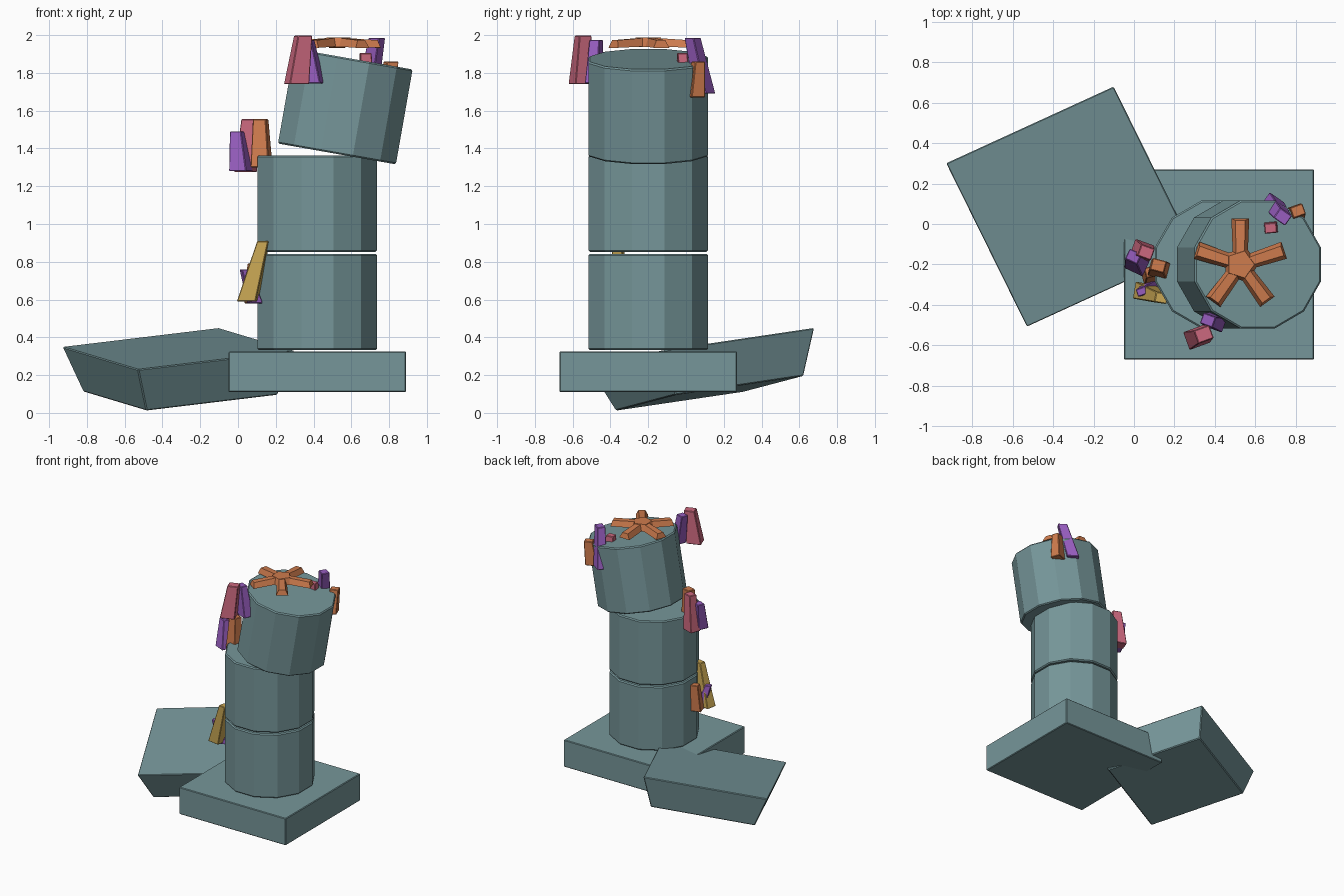
import bpy, bmesh, math
from mathutils import Vector, Matrix

if "Cube" in bpy.data.objects:
    bpy.data.objects.remove(bpy.data.objects["Cube"])


def material(name, rgb):
    m = bpy.data.materials.new(name)
    m.diffuse_color = (*rgb, 1)
    m.use_nodes = True
    m.node_tree.nodes["Principled BSDF"].inputs["Base Color"].default_value = m.diffuse_color
    return m


STONE = material("teal stone", (0.18, 0.305, 0.32))
PINK = material("coral pink", (0.60, 0.14, 0.21))
PURPLE = material("coral purple", (0.31, 0.11, 0.52))
ORANGE = material("coral orange", (0.62, 0.20, 0.075))
YELLOW = material("coral yellow", (0.59, 0.39, 0.09))


def add_object(name, bm, mat, bevel=0):
    bmesh.ops.recalc_face_normals(bm, faces=bm.faces)
    me = bpy.data.meshes.new(name)
    bm.to_mesh(me)
    bm.free()
    me.materials.append(mat)
    ob = bpy.data.objects.new(name, me)
    bpy.context.collection.objects.link(ob)
    if bevel:
        mod = ob.modifiers.new("worn edges", 'BEVEL')
        mod.width, mod.segments = bevel, 1
        mod.limit_method = 'ANGLE'
        mod.angle_limit = math.radians(50)
    return ob


def loft(bm, low, high):
    """Closed solid between two matching rings of points."""
    a = [bm.verts.new(p) for p in low]
    b = [bm.verts.new(p) for p in high]
    n = len(a)
    bm.faces.new(a[::-1])
    bm.faces.new(b)
    for i in range(n):
        j = (i + 1) % n
        bm.faces.new((a[i], a[j], b[j], b[i]))


def rect(centre, w, d, twist):
    r = Matrix.Rotation(math.radians(twist), 3, 'Z')
    return [Vector(centre) + r @ Vector((sx * w / 2, sy * d / 2, 0))
            for sx, sy in ((-1, -1), (1, -1), (1, 1), (-1, 1))]


# Column base: square plinth
bm = bmesh.new()
loft(bm, rect((0.42, -0.2, 0.11), 0.94, 0.94, 0),
     rect((0.42, -0.2, 0.325), 0.94, 0.94, 0))
add_object("plinth", bm, STONE, 0.005)

# Fallen slab: tilted, tapering towards its underside
corner = Vector((-0.93, 0.30, 0.35))
u, v = Vector((0.83, 0.38, 0.10)), Vector((0.40, -0.81, -0.12))
down = u.cross(v).normalized() * 0.24
top = [corner, corner + u, corner + u + v, corner + v]
iu, iv = u.normalized() * 0.075, v.normalized() * 0.075
under = [p + down + iu * s + iv * t
         for p, (s, t) in zip(top, ((1, 1), (-1, 1), (-1, -1), (1, -1)))]
bm = bmesh.new()
loft(bm, under, top)
add_object("fallen_slab", bm, STONE, 0.006)

# Column drums, the top one shifted and tilted
for name, centre, tilt in (("lower_drum", (0.42, -0.2, 0.587), 0),
                           ("middle_drum", (0.42, -0.2, 1.108), 0),
                           ("leaning_drum", (0.568, -0.2, 1.622), 10)):
    bm = bmesh.new()
    bmesh.ops.create_cone(bm, cap_ends=True, segments=12, radius1=0.328,
                          radius2=0.328, depth=0.51)
    bm.transform(Matrix.Translation(centre)
                 @ Matrix.Rotation(math.radians(tilt), 4, 'Y')
                 @ Matrix.Rotation(math.radians(15), 4, 'Z'))
    add_object(name, bm, STONE, 0.008)

# Coral fingers: name, colour, bottom, top, bottom width, top width, twist
fingers = [
    ("front_pink", PINK, (0.31, -0.56, 1.74), (0.345, -0.545, 1.997), 0.11, 0.08, 20),
    ("front_purple", PURPLE, (0.405, -0.485, 1.745), (0.365, -0.475, 1.975), 0.09, 0.065, -20),
    ("back_purple", PURPLE, (0.685, 0.10, 1.69), (0.735, 0.035, 1.985), 0.09, 0.07, -35),
    ("back_orange", ORANGE, (0.79, 0.05, 1.67), (0.81, 0.065, 1.86), 0.09, 0.065, 20),
    ("back_pink", PINK, (0.68, -0.01, 1.70), (0.675, -0.02, 1.905), 0.08, 0.06, 5),
    ("left_purple", PURPLE, (0.015, -0.20, 1.28), (-0.003, -0.16, 1.49), 0.10, 0.065, -25),
    ("left_pink", PINK, (0.04, -0.13, 1.275), (0.06, -0.14, 1.555), 0.10, 0.07, -20),
    ("left_orange", ORANGE, (0.125, -0.225, 1.30), (0.12, -0.205, 1.555), 0.10, 0.07, -15),
    ("low_yellow", YELLOW, (0.05, -0.335, 0.59), (0.135, -0.365, 0.91), 0.10, 0.06, -10),
    ("low_purple", PURPLE, (0.09, -0.31, 0.58), (0.035, -0.335, 0.76), 0.07, 0.045, 20),
    ("low_orange", ORANGE, (0.085, -0.255, 0.58), (0.085, -0.235, 0.79), 0.09, 0.06, 15),
]
for name, mat, lo, hi, w0, w1, twist in fingers:
    bm = bmesh.new()
    loft(bm, rect(lo, w0, w0 * 0.85, twist), rect(hi, w1, w1 * 0.85, twist))
    add_object(name + "_coral", bm, mat, 0.004)

# Starfish: five tapered arms joined by a small hub
bm = bmesh.new()
for i in range(5):
    rot = Matrix.Rotation(math.radians(90 + 72 * i), 3, 'Z')

    def ring(x, w, z0, z1):
        return [rot @ Vector(p) for p in ((x, -w, z0), (x, w, z0),
                                          (x - 0.01, w * 0.55, z1), (x - 0.01, -w * 0.55, z1))]
    loft(bm, ring(0.02, 0.036, -0.022, 0.024), ring(0.228, 0.044, -0.03, 0.01))
bmesh.ops.create_cone(bm, cap_ends=True, segments=5, radius1=0.09, radius2=0.07,
                      depth=0.05, matrix=Matrix.Rotation(math.radians(54), 4, 'Z'))
bm.transform(Matrix.Translation((0.525, -0.2, 1.963)))
add_object("starfish", bm, ORANGE)
